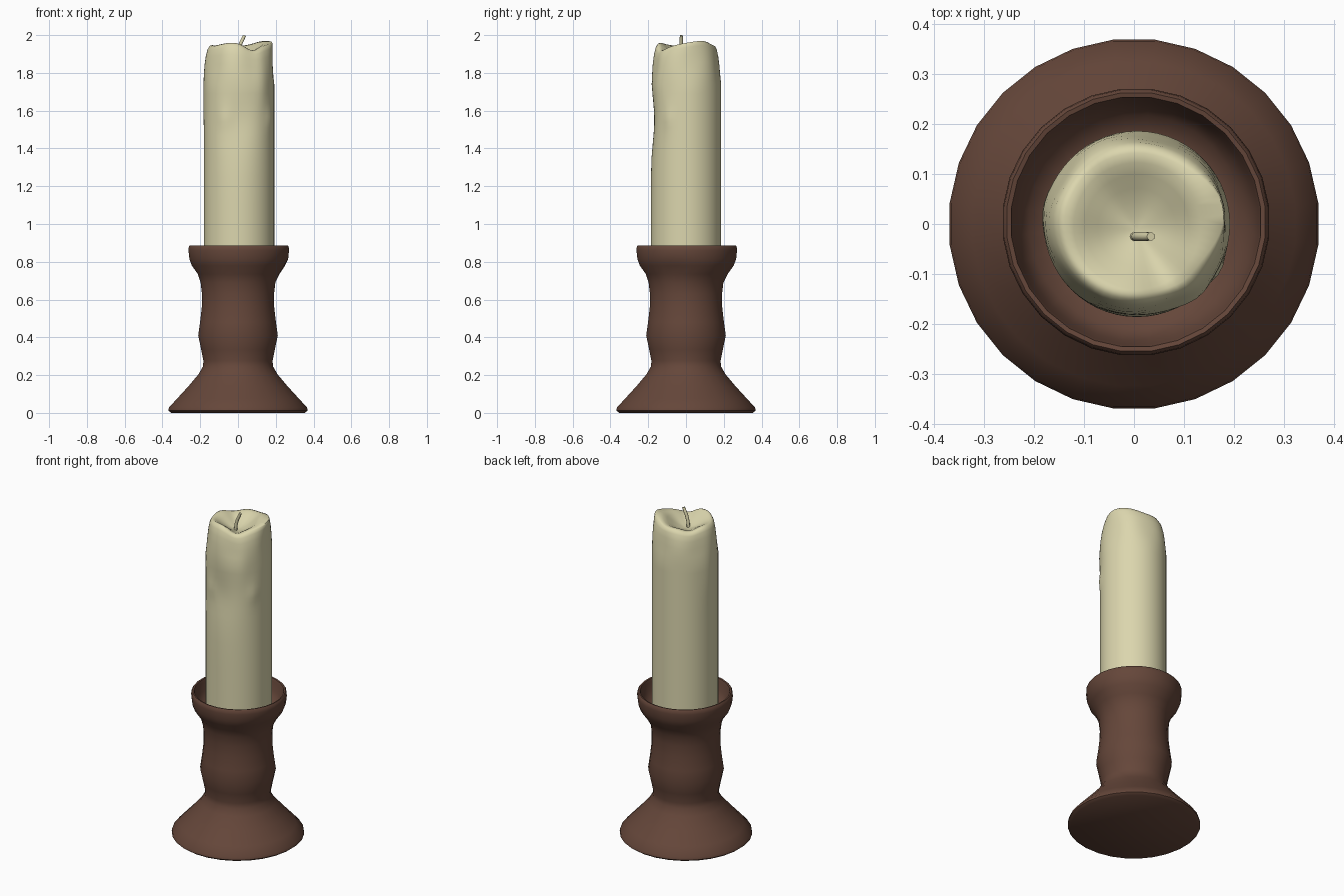
import bpy, bmesh, math
from math import sin, cos, pi, exp

if "Cube" in bpy.data.objects:
    bpy.data.objects.remove(bpy.data.objects["Cube"])


def material(name, rgb):
    m = bpy.data.materials.new(name)
    m.diffuse_color = (*rgb, 1)
    m.use_nodes = True
    m.node_tree.nodes["Principled BSDF"].inputs["Base Color"].default_value = m.diffuse_color
    return m


def loft(name, rings, mat, angle=50):
    """Skin a list of equal-length rings of points and cap both ends."""
    bm = bmesh.new()
    rows = [[bm.verts.new(p) for p in ring] for ring in rings]
    n = len(rows[0])
    for a, b in zip(rows, rows[1:]):
        for i in range(n):
            j = (i + 1) % n
            bm.faces.new((a[i], a[j], b[j], b[i]))
    bm.faces.new(rows[0][::-1])
    bm.faces.new(rows[-1])
    bmesh.ops.recalc_face_normals(bm, faces=bm.faces)
    me = bpy.data.meshes.new(name)
    bm.to_mesh(me)
    bm.free()
    me.materials.append(mat)
    ob = bpy.data.objects.new(name, me)
    bpy.context.collection.objects.link(ob)
    bpy.ops.object.select_all(action='DESELECT')
    ob.select_set(True)
    bpy.context.view_layer.objects.active = ob
    bpy.ops.object.shade_smooth_by_angle(angle=math.radians(angle))
    return ob


def bump(a, centre_deg, width_deg):
    d = (a - math.radians(centre_deg) + pi) % (2 * pi) - pi
    return exp(-(d / math.radians(width_deg)) ** 2)


brown = material("brown_wood", (0.13, 0.062, 0.042))
cream = material("cream_wax", (0.71, 0.67, 0.42))

# Turned holder: outer profile, rim, then down into the cup
profile = [(0.355, 0.0), (0.371, 0.012), (0.368, 0.028), (0.325, 0.075),
           (0.265, 0.14), (0.21, 0.205), (0.187, 0.245), (0.184, 0.275),
           (0.196, 0.335), (0.212, 0.41), (0.202, 0.48), (0.193, 0.56),
           (0.192, 0.63), (0.199, 0.69), (0.218, 0.735), (0.25, 0.78),
           (0.263, 0.815), (0.268, 0.86), (0.266, 0.88), (0.26, 0.887),
           (0.251, 0.885), (0.246, 0.868), (0.238, 0.82), (0.215, 0.775),
           (0.17, 0.755)]
N = 28
holder = []
for r, z in profile:
    ring = []
    for i in range(N):
        a = 2 * pi * (i + 0.5) / N
        # small hollow under the rim at the right
        dent = 0.014 * bump(a, -18, 22) * exp(-((z - 0.765) / 0.03) ** 2)
        k = r - (dent if r > 0.2 and z < 0.8 else 0)
        off = 0.004 if z > 0.7 else 0
        ring.append((off + k * cos(a), off + k * sin(a), z))
    holder.append(ring)
loft("candle_holder", holder, brown)


# Candle: plain cylinder below, drips and an uneven melted crown above
def rim_height(a):
    return (1.952 + 0.008 * sin(3 * a + 0.6) + 0.012 * bump(a, 40, 30)
            - 0.028 * bump(a, -62, 22) - 0.03 * bump(a, 135, 25))


def side_radius(a, z):
    r = 0.186
    g = lambda c, w: exp(-((z - c) / w) ** 2)
    r -= 0.018 * bump(a, -90, 30) * g(1.55, 0.16)      # washed-out hollow
    r += 0.006 * bump(a, -50, 12) * g(1.75, 0.12)      # drips
    r += 0.007 * bump(a, -115, 10) * g(1.56, 0.05)
    r += 0.007 * bump(a, -30, 9) * g(1.56, 0.05)
    r += 0.005 * bump(a, 170, 14) * g(1.66, 0.15)
    return r


M = 56
angles = [2 * pi * i / M for i in range(M)]
CX = 0.006
rings = []
for z in [0.74, 1.1, 1.25, 1.35, 1.42, 1.47, 1.51, 1.54, 1.57, 1.6, 1.64, 1.69, 1.74]:
    rings.append([(CX + side_radius(a, z) * cos(a), side_radius(a, z) * sin(a), z)
                  for a in angles])
# rounded shoulder: (radius factor, height share from 1.74 to the rim)
for f, t in [(0.995, 0.25), (0.975, 0.5), (0.94, 0.72), (0.89, 0.89),
             (0.83, 0.98), (0.765, 1.0)]:
    ring = []
    for a in angles:
        sharp = 0.75 * bump(a, 10, 30)                 # squarer edge at right
        r = side_radius(a, 1.74) * (f + (1 - f) * sharp)
        r -= 0.008 * t * (1 - t) * 4 * (0.5 + 0.5 * sin(5 * a + 1))
        ring.append((CX + r * cos(a), r * sin(a), 1.74 + (rim_height(a) - 1.74) * t))
    rings.append(ring)
# melted hollow around the wick
for f, t in [(0.68, 0.93), (0.56, 0.72), (0.42, 0.45), (0.28, 0.22),
             (0.14, 0.07), (0.03, 0.0)]:
    rings.append([(CX + 0.186 * f * cos(a), 0.186 * f * sin(a) - 0.012 * (1 - f),
                   1.885 + (rim_height(a) - 1.885) * t) for a in angles])
loft("candle", rings, cream, 60)

# Wick: thin bent rod leaning to the right
wick = []
for x, z, r in [(0.0, 1.87, 0.009), (0.004, 1.92, 0.009), (0.014, 1.955, 0.009),
                (0.026, 1.98, 0.009), (0.034, 1.998, 0.008)]:
    wick.append([(x + r * cos(a), -0.025 + r * sin(a), z + 0.25 * r * -cos(a))
                 for a in [2 * pi * i / 10 for i in range(10)]])
loft("wick", wick, cream)
